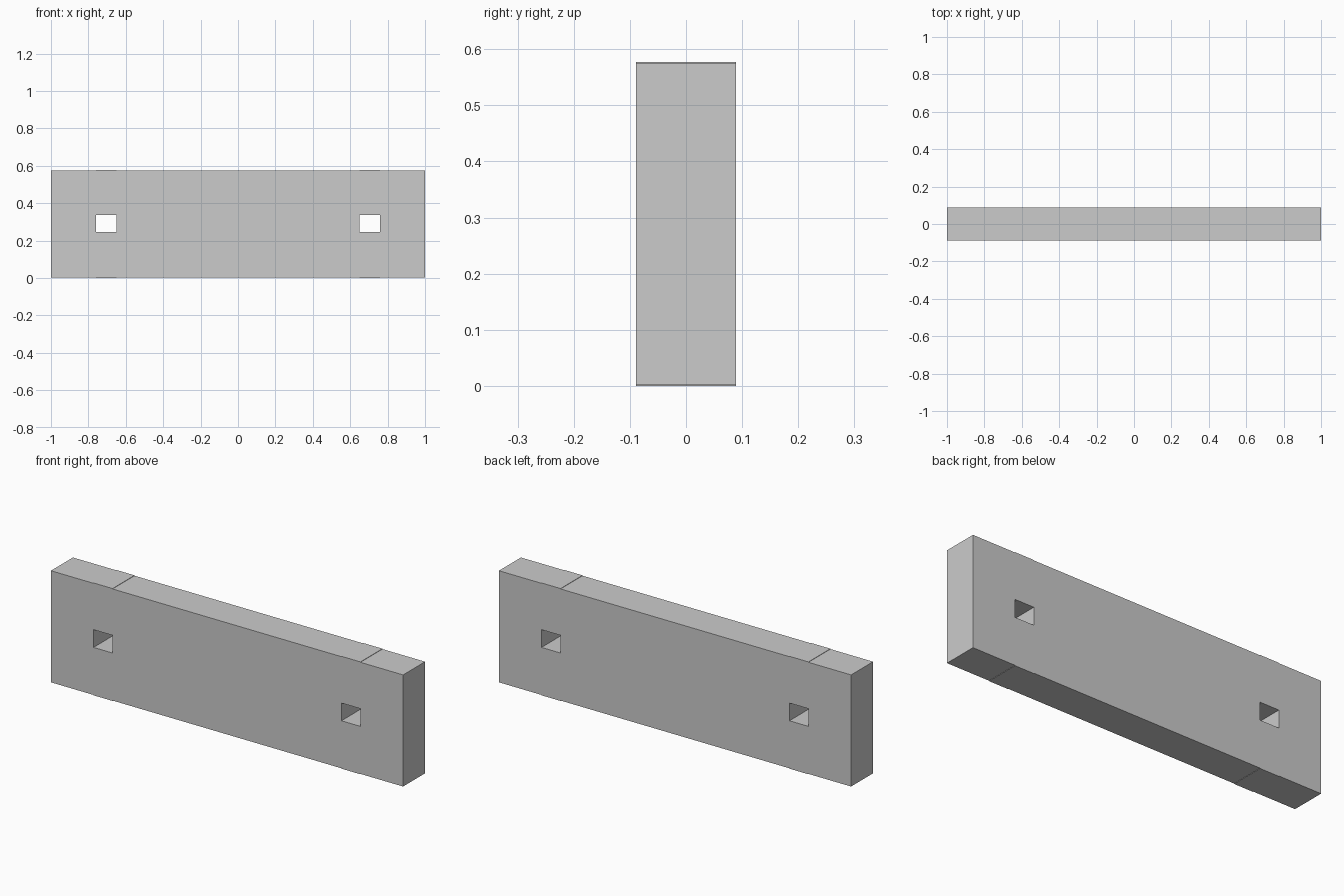
import bpy

if "Cube" in bpy.data.objects:
    bpy.data.objects.remove(bpy.data.objects["Cube"])

HALF_LENGTH, HALF_DEPTH, HEIGHT = 1.0, 0.089, 0.577
LIP = 0.002                      # tiny step of the columns around the holes
HOLE_IN, HOLE_OUT = 0.65, 0.758
HOLE_LOW, HOLE_HIGH = 0.246, 0.337


def add_loop(curve, points):
    spline = curve.splines.new('POLY')
    spline.points.add(len(points) - 1)
    for p, (x, z) in zip(spline.points, points):
        p.co = (x, z, 0, 1)
    spline.use_cyclic_u = True


curve = bpy.data.curves.new("plank_profile", 'CURVE')
curve.dimensions = '2D'
curve.fill_mode = 'BOTH'
curve.extrude = HALF_DEPTH

# Outline, stepped slightly at the two hole columns
low, high = LIP, HEIGHT - LIP
bottom = [(-HALF_LENGTH, low)]
for a, b in ((-HOLE_OUT, -HOLE_IN), (HOLE_IN, HOLE_OUT)):
    bottom += [(a, low), (a, 0), (b, 0), (b, low)]
bottom.append((HALF_LENGTH, low))
top = [(x, HEIGHT - z) for x, z in reversed(bottom)]
add_loop(curve, bottom + top)

# Square through holes
for s in (-1, 1):
    add_loop(curve, [(s * HOLE_IN, HOLE_LOW), (s * HOLE_OUT, HOLE_LOW),
                     (s * HOLE_OUT, HOLE_HIGH), (s * HOLE_IN, HOLE_HIGH)])

# Stand the profile upright and turn it into a mesh
plank = bpy.data.objects.new("plank", curve)
bpy.context.collection.objects.link(plank)
plank.rotation_euler = (1.5707963, 0, 0)
bpy.context.view_layer.objects.active = plank
plank.select_set(True)
bpy.ops.object.convert(target='MESH')
bpy.ops.object.mode_set(mode='EDIT')
bpy.ops.mesh.select_all(action='SELECT')
bpy.ops.mesh.remove_doubles(threshold=0.0001)
bpy.ops.mesh.normals_make_consistent(inside=False)
bpy.ops.object.mode_set(mode='OBJECT')
bpy.ops.object.shade_flat()
